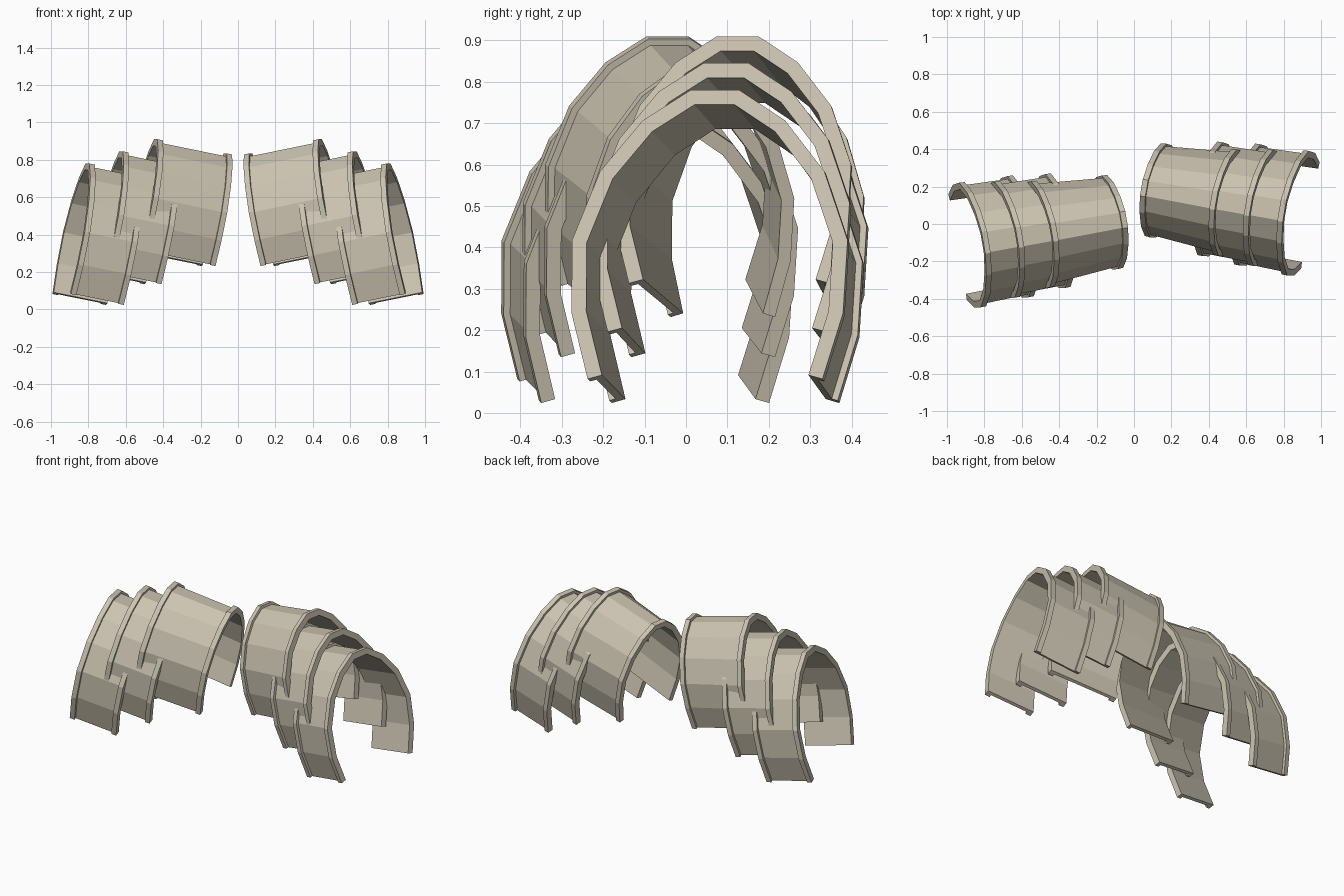
import bpy, bmesh
from mathutils import Vector, Matrix

cube = bpy.data.objects.get("Cube")
if cube:
    bpy.data.objects.remove(cube, do_unlink=True)

# Single bone-coloured material
COLOR = (0.60, 0.55, 0.44, 1.0)
bone = bpy.data.materials.new("bone_plate")
bone.use_nodes = True
bone.diffuse_color = COLOR
bsdf = bone.node_tree.nodes["Principled BSDF"]
bsdf.inputs["Base Color"].default_value = COLOR
bsdf.inputs["Roughness"].default_value = 0.8

# Half of the arch outline: (sideways, down from the crown)
HALF = [(0.06, 0), (0.175, -0.075), (0.275, -0.2), (0.338, -0.37),
        (0.333, -0.55), (0.288, -0.712)]
ARCH = [Vector((-v, w)) for v, w in reversed(HALF)] + [Vector(p) for p in HALF]

RIM, STEP, DEPTH = 0.03, 0.016, 0.036

# Tilted frame shared by all plates: along the arm, front to back, up
U = Vector((0.966, -0.168, 0.197)).normalized()
V = Vector((0.168, 0.966, 0)).normalized()
W = U.cross(V)


def inward_normals(points):
    """Mitred inward offset direction at each point of an open outline."""
    segs = [(b - a).normalized() for a, b in zip(points, points[1:])]
    norms = [Vector((s.y, -s.x)) for s in segs]
    result = [norms[0]]
    for a, b in zip(norms, norms[1:]):
        m = (a + b).normalized()
        result.append(m / m.dot(a))
    return result + [norms[-1]]


def arched_plate(name, crown, scale, width, taper, side):
    """Arch with a raised rim on both edges, swept from a flat section."""
    section = [(0, 0), (RIM, 0), (RIM, STEP), (width - RIM, STEP),
               (width - RIM, 0), (width, 0), (width, DEPTH), (0, DEPTH)]
    outline = [p * scale for p in ARCH]
    bm = bmesh.new()
    rings = []
    for p, n in zip(outline, inward_normals(outline)):
        ring = []
        for along, depth in section:
            q = p + n * depth
            squeeze = 1 + (taper - 1) * along / width
            co = Vector(crown) - U * along + V * q.x * squeeze + W * q.y
            ring.append(bm.verts.new(co))
        rings.append(ring)
    count = len(section)
    for a, b in zip(rings, rings[1:]):
        for i in range(count):
            j = (i + 1) % count
            bm.faces.new((a[i], a[j], b[j], b[i]))
    # Leg ends
    bm.faces.new(rings[0])
    bm.faces.new(rings[-1])
    # The right-hand set is mirrored and stands a little further forward
    if side < 0:
        bm.transform(Matrix.Translation((0, -0.17, 0)) @ Matrix.Diagonal((-1, 1, 1, 1)))
    bmesh.ops.recalc_face_normals(bm, faces=bm.faces)
    mesh = bpy.data.meshes.new(name)
    bm.to_mesh(mesh)
    bm.free()
    mesh.materials.append(bone)
    obj = bpy.data.objects.new(name, mesh)
    bpy.context.collection.objects.link(obj)


# Three overlapping plates per shoulder
PLATES = [("inner_plate", (0.44, 0.125, 0.91), 0.855, 0.415, 0.87),
          ("middle_plate", (0.625, 0.097, 0.845), 0.93, 0.31, 0.98),
          ("outer_plate", (0.805, 0.07, 0.78), 1.0, 0.295, 0.97)]
for side, label in ((1, "left"), (-1, "right")):
    for name, crown, scale, width, taper in PLATES:
        arched_plate(label + "_" + name, crown, scale, width, taper, side)
